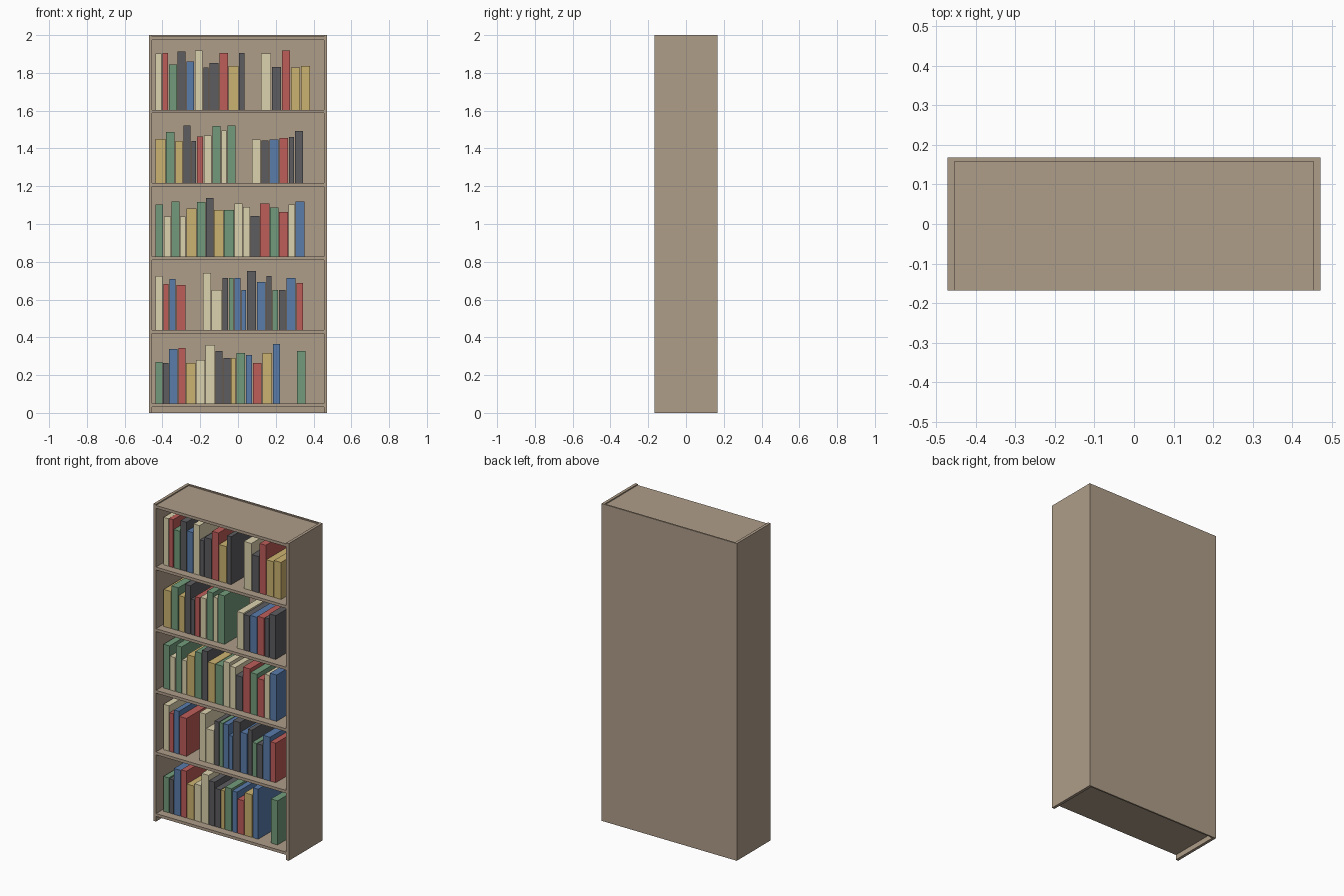
import bpy
import bmesh
from mathutils import Matrix, Vector

if "Cube" in bpy.data.objects:
    bpy.data.objects.remove(bpy.data.objects["Cube"])

W, D, H = 0.472, 0.168, 2.0      # half width, half depth, height
T = 0.018                        # board thickness
BACK = 0.01                      # back panel thickness
FIRST, PITCH = 0.05, 0.3886      # top of the lowest board, shelf spacing


def material(name, rgb):
    mat = bpy.data.materials.new(name)
    mat.diffuse_color = (*rgb, 1)
    mat.use_nodes = True
    mat.node_tree.nodes["Principled BSDF"].inputs["Base Color"].default_value = mat.diffuse_color
    return mat


def box(name, x, y, z, mat):
    """Box spanning the (min, max) pairs x, y and z."""
    lo, hi = Vector((x[0], y[0], z[0])), Vector((x[1], y[1], z[1]))
    bm = bmesh.new()
    bmesh.ops.create_cube(
        bm, size=1,
        matrix=Matrix.Translation((lo + hi) / 2) @ Matrix.Diagonal((*(hi - lo), 1)))
    mesh = bpy.data.meshes.new(name)
    bm.to_mesh(mesh)
    bm.free()
    mesh.materials.append(mat)
    obj = bpy.data.objects.new(name, mesh)
    bpy.context.collection.objects.link(obj)
    return obj


wood = material("wood", (0.43, 0.34, 0.25))
covers = {
    "c": material("cream_cover", (0.72, 0.65, 0.43)),
    "r": material("red_cover", (0.51, 0.11, 0.10)),
    "g": material("green_cover", (0.17, 0.33, 0.20)),
    "k": material("dark_cover", (0.11, 0.11, 0.12)),
    "b": material("blue_cover", (0.10, 0.20, 0.40)),
    "y": material("gold_cover", (0.60, 0.45, 0.16)),
}

# Carcass: two sides, back panel, bottom board, four shelves and top board
box("side_left", (-W, -W + T), (-D, D), (0, H), wood)
box("side_right", (W - T, W), (-D, D), (0, H), wood)
box("back_panel", (-W + T, W - T), (D - BACK, D), (0, H), wood)
names = ["bottom_board"] + [f"shelf_{i}" for i in range(1, 5)] + ["top_board"]
for i, name in enumerate(names):
    top = FIRST + i * PITCH
    box(name, (-W + T, W - T), (-D, D - BACK), (top - T, top), wood)


def book_row(level, colours, slots, heights):
    """Row of upright books in millimetre slots; '-' in colours is an empty slot."""
    x, z = -0.437, FIRST + level * PITCH
    tall = iter(heights)
    for n, (c, slot) in enumerate(zip(colours, slots)):
        slot /= 1000
        if c != "-":
            box(f"book_{level}_{n}", (x, x + slot - 0.004), (-0.117, 0.132),
                (z, z + next(tall) / 1000), covers[c])
        x += slot


# Books, bottom row to top row
book_row(0, "gkbrycckkygbryb-g",
         [40, 32, 50, 40, 53, 50, 53, 42, 40, 29, 50, 37, 50, 56, 42, 85, 50],
         [220, 215, 289, 294, 215, 231, 310, 278, 241, 241, 268, 257, 215, 268, 315, 278])
book_row(1, "crbr-cckgbbkbkgkbr",
         [42, 32, 37, 53, 88, 45, 58, 34, 29, 37, 29, 53, 50, 32, 34, 40, 53, 40],
         [286, 244, 270, 239, 302, 212, 276, 276, 276, 212, 313, 254, 286, 212, 212, 276, 249])
book_row(2, "gcgcygkygcckrgrcb",
         [45, 40, 45, 34, 56, 48, 42, 53, 56, 45, 40, 50, 53, 48, 50, 37, 50],
         [276, 212, 292, 212, 254, 289, 310, 247, 247, 281, 262, 215, 281, 260, 236, 276, 292])
book_row(3, "ygykkrcgcg-ckbrkk",
         [56, 50, 42, 42, 29, 37, 45, 48, 32, 48, 82, 50, 42, 53, 50, 32, 48],
         [233, 270, 223, 305, 223, 247, 252, 302, 278, 305, 231, 225, 231, 239, 244, 276])
book_row(4, "crgkbckkryk-ckryy",
         [37, 34, 47, 46, 45, 45, 32, 53, 48, 56, 32, 85, 56, 53, 48, 53, 53],
         [299, 302, 241, 310, 257, 313, 225, 249, 302, 231, 302, 297, 228, 313, 223, 233])
